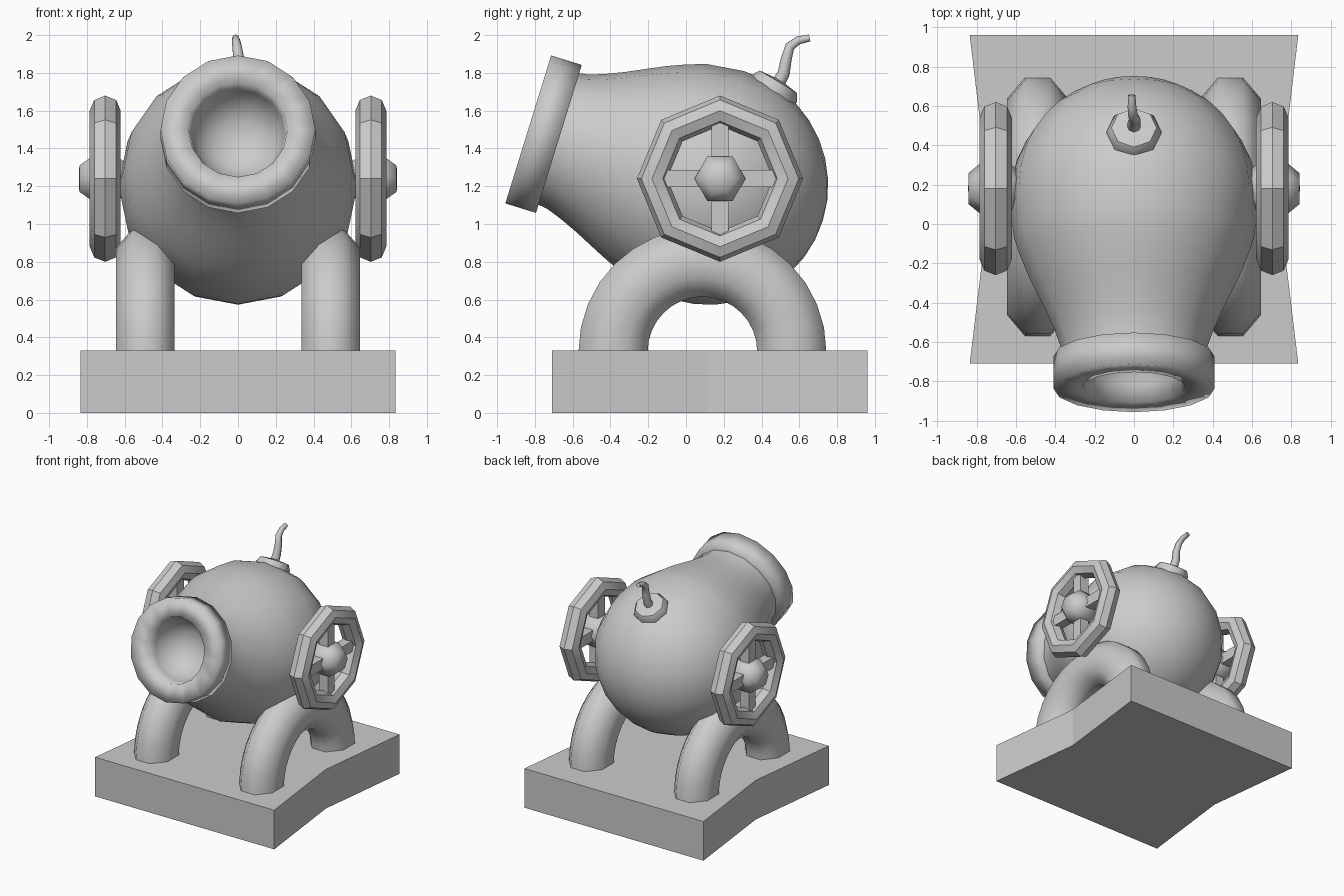
import bpy, bmesh, math
from mathutils import Matrix, Vector

if "Cube" in bpy.data.objects:
    bpy.data.objects.remove(bpy.data.objects["Cube"], do_unlink=True)

GREY = (0.6, 0.6, 0.6, 1)
mat = bpy.data.materials.new("plain grey")
mat.use_nodes = True
mat.diffuse_color = GREY
mat.node_tree.nodes["Principled BSDF"].inputs["Base Color"].default_value = GREY


def finish(name, bm, matrix=Matrix(), smooth=None):
    """Turn a bmesh into a named object, smoothed below the given angle."""
    bmesh.ops.remove_doubles(bm, verts=bm.verts, dist=0.0005)
    bmesh.ops.recalc_face_normals(bm, faces=bm.faces)
    bm.transform(matrix)
    mesh = bpy.data.meshes.new(name)
    bm.to_mesh(mesh)
    bm.free()
    mesh.materials.append(mat)
    ob = bpy.data.objects.new(name, mesh)
    bpy.context.collection.objects.link(ob)
    if smooth:
        bpy.ops.object.select_all(action="DESELECT")
        ob.select_set(True)
        bpy.context.view_layer.objects.active = ob
        bpy.ops.object.shade_smooth_by_angle(angle=math.radians(smooth))
    return ob


def skin(rings, wrap=False, caps=False):
    """Join equal rings of points with quads."""
    bm = bmesh.new()
    loops = [[bm.verts.new(p) for p in ring] for ring in rings]
    n = len(loops[0])
    for i in range(len(loops) if wrap else len(loops) - 1):
        a, b = loops[i], loops[(i + 1) % len(loops)]
        for j in range(n):
            k = (j + 1) % n
            bm.faces.new((a[j], a[k], b[k], b[j]))
    if caps:
        bm.faces.new(loops[0])
        bm.faces.new(loops[-1])
    return bm


def circle(r, n, z=0, start=0):
    angles = [start + math.tau * i / n for i in range(n)]
    return [Vector((r * math.cos(a), r * math.sin(a), z)) for a in angles]


def lathe(profile, n, caps=False):
    """Revolve (height, radius) pairs about local z."""
    return skin([circle(r, n, z) for z, r in profile], caps=caps)


def arch(major, rx, rr, n, sweep, steps, start=0):
    """Sweep an oval section round the x axis; a full turn closes up."""
    full = sweep > 6
    rings = []
    for i in range(steps if full else steps + 1):
        turn = Matrix.Rotation(sweep * i / steps, 4, "X")
        rings.append([turn @ Vector((rx * p.x, major + rr * p.y, 0))
                      for p in circle(1, n, 0, start)])
    return skin(rings, wrap=full, caps=not full)


# Barrel: round breech flowing into a narrower neck, tilted upwards
aim = Matrix.Translation((0, 0.12, 1.205)) @ Matrix.Rotation(math.radians(72.8), 4, "X")
R = 0.633
breech = [(-R * math.cos(a), R * math.sin(a))
          for a in (math.radians(d) for d in range(0, 100, 10))]
neck = [(0.2, 0.61), (0.3, 0.577), (0.4, 0.537), (0.5, 0.49),
        (0.6, 0.442), (0.7, 0.4), (0.78, 0.372), (0.86, 0.36)]
finish("barrel", lathe(breech + neck, 16), aim, 80)

# Muzzle band with a bowl-shaped bore
muzzle = [(0.63, 0), (0.83, 0.34), (0.83, 0.41), (1.0, 0.41), (0.995, 0.262),
          (0.9, 0.25), (0.8, 0.21), (0.73, 0.13), (0.7, 0)]
finish("muzzle_band", lathe(muzzle, 16), aim, 120)

# Fuse collar and bent fuse
tilt = Matrix.Translation((0, 0.457, 1.7)) @ Matrix.Rotation(math.radians(-31), 4, "X")
collar = [(-0.04, 0.135), (0.02, 0.14), (0.062, 0.115), (0.075, 0)]
finish("fuse_collar", lathe(collar, 8), tilt, 50)

path = [Vector(p) for p in ((0, 0.475, 1.72), (0, 0.518, 1.8), (0.005, 0.53, 1.87),
                            (-0.005, 0.55, 1.94), (-0.01, 0.595, 1.972), (-0.012, 0.655, 1.985))]
rings = []
for i, p in enumerate(path):
    along = path[min(i + 1, len(path) - 1)] - path[max(i - 1, 0)]
    spin = Matrix.Rotation(-math.atan2(along.y, along.z), 4, "X")
    rings.append([p + spin @ q for q in circle(0.036 - 0.0035 * i, 8)])
finish("fuse", skin(rings, caps=True), smooth=60)

# Wheels and arched legs on both sides
for side, label in ((1, "left"), (-1, "right")):
    axle = Matrix.Translation((side * 0.703, 0.18, 1.24))
    finish(label + "_wheel_rim", arch(0.36, 0.082, 0.08, 8, math.tau, 8), axle, 40)

    for part, size in (("upright_spoke", (0.08, 0.09, 0.66)),
                       ("level_spoke", (0.08, 0.66, 0.09))):
        bm = bmesh.new()
        bmesh.ops.create_cube(bm, size=1)
        finish(label + "_" + part, bm, axle @ Matrix.Diagonal((*size, 1)))

    # Six-sided rounded hub facing outwards
    hub = [(-0.12, 0), (-0.12, 0.09), (-0.06, 0.135), (0.07, 0.135), (0.137, 0.08), (0.14, 0)]
    out = Matrix.Rotation(side * math.pi / 2, 4, "Y") @ Matrix.Rotation(math.pi / 2, 4, "Z")
    finish(label + "_hub", lathe(hub, 6), axle @ out, 80)

    # Eight-sided tube bent into a half circle
    flat = 1 / math.cos(math.pi / 8)
    foot = Matrix.Translation((side * 0.49, 0.087, 0.325))
    finish(label + "_leg", arch(0.473, 0.155 * flat, 0.183 * flat, 8, math.pi, 16, math.pi / 8),
           foot, 60)

# Base slab, pinched at the middle of its sides
outline = [(0.835, -0.71), (0.735, 0.12), (0.835, 0.96),
           (-0.835, 0.96), (-0.735, 0.12), (-0.835, -0.71)]
finish("base", skin([[(x, y, z) for x, y in outline] for z in (0, 0.33)], caps=True))
